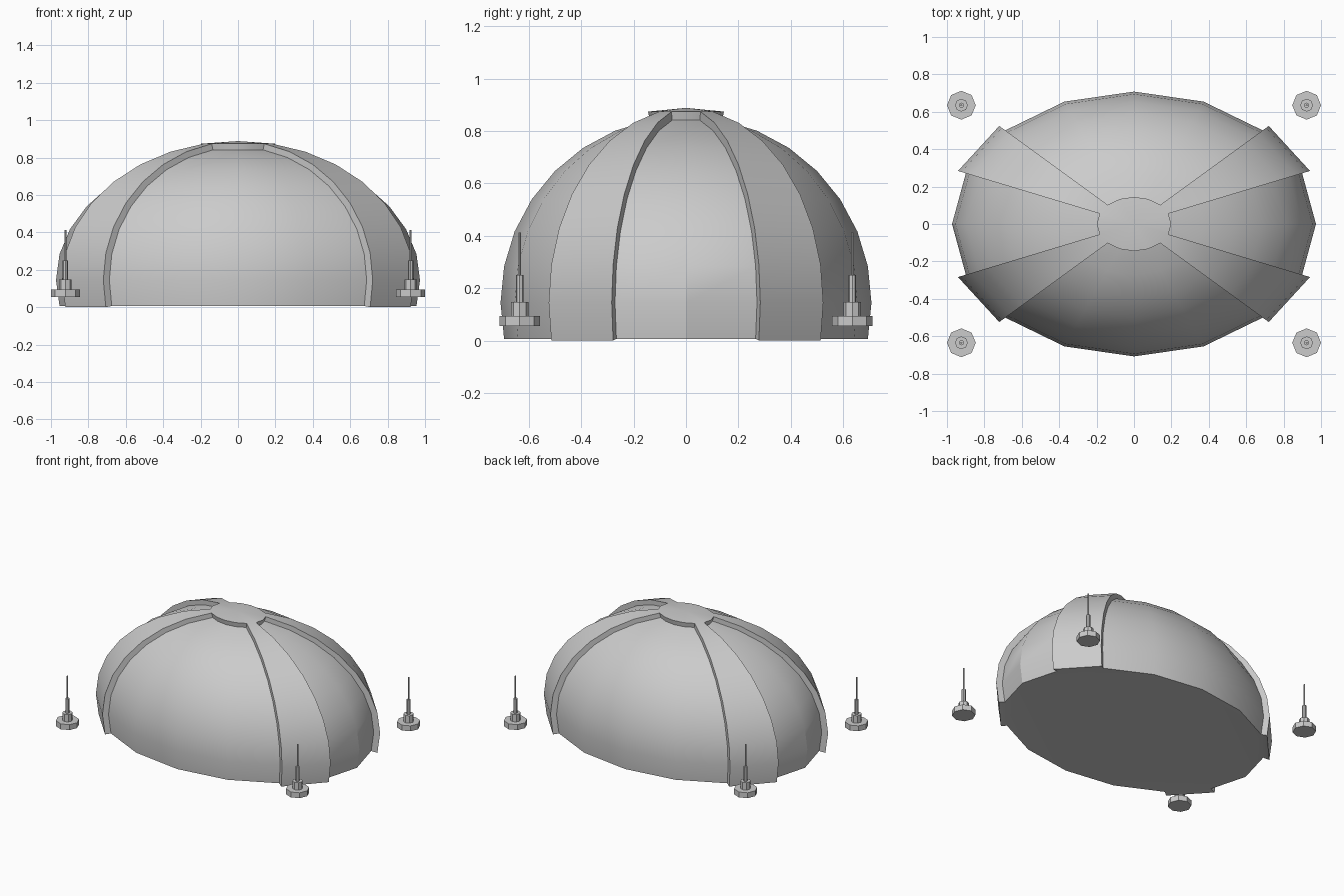
import bpy, bmesh, math
from mathutils import Vector

if "Cube" in bpy.data.objects:
    bpy.data.objects.remove(bpy.data.objects["Cube"])

A, B, C, ZC = 0.973, 0.708, 0.71, 0.145   # dome half-axes and centre height
RAISE = 1.047                             # outward scale of ribs and cap
SEGS, STEP = 16, math.radians(11.25)


def finish(name, bm):
    bmesh.ops.recalc_face_normals(bm, faces=bm.faces)
    mesh = bpy.data.meshes.new(name)
    bm.to_mesh(mesh)
    bm.free()
    ob = bpy.data.objects.new(name, mesh)
    bpy.context.collection.objects.link(ob)
    bpy.ops.object.select_all(action='DESELECT')
    ob.select_set(True)
    bpy.context.view_layer.objects.active = ob
    return ob


# Ellipsoid dome, cut flat one ring below its equator
bm = bmesh.new()
rings = []
for i in range(-1, 8):
    lat = i * STEP
    rings.append([bm.verts.new((A * math.cos(lat) * math.cos(k * math.tau / SEGS),
                                B * math.cos(lat) * math.sin(k * math.tau / SEGS),
                                C * math.sin(lat))) for k in range(SEGS)])
pole = bm.verts.new((0, 0, C))
raised = []
for lo, hi in zip(rings, rings[1:]):
    for k in range(SEGS):
        n = (k + 1) % SEGS
        f = bm.faces.new((lo[k], lo[n], hi[n], hi[k]))
        if k in (1, 6, 9, 14):
            raised.append(f)
for k in range(SEGS):
    raised.append(bm.faces.new((rings[-1][k], rings[-1][(k + 1) % SEGS], pole)))
bm.faces.new(rings[0][::-1])

# Four ribs and the top cap, extruded outward as one piece
ext = bmesh.ops.extrude_face_region(bm, geom=raised)
bmesh.ops.delete(bm, geom=[f for f in raised if f.is_valid], context='FACES')
for v in ext['geom']:
    if isinstance(v, bmesh.types.BMVert):
        v.co *= RAISE
loose = [v for v in bm.verts if not v.link_faces]
bmesh.ops.delete(bm, geom=loose, context='VERTS')
for v in bm.verts:
    v.co += Vector((0, 0, ZC))
finish("dome", bm)
bpy.ops.object.shade_smooth_by_angle(angle=math.radians(30))

# Corner posts: stacked eight-sided tiers (radius, bottom, top)
TIERS = [(0.077, 0.055, 0.094), (0.034, 0.094, 0.147),
         (0.014, 0.147, 0.25), (0.005, 0.25, 0.412)]
for sx, xn in ((-1, "left"), (1, "right")):
    for sy, yn in ((-1, "front"), (1, "back")):
        bm = bmesh.new()
        prev = None
        for r, z0, z1 in TIERS:
            for z in (z0, z1):
                ring = [bm.verts.new((sx * 0.923 + r * math.cos(k * math.tau / 8),
                                      sy * 0.635 + r * math.sin(k * math.tau / 8), z))
                        for k in range(8)]
                if prev is None:
                    bm.faces.new(ring[::-1])
                else:
                    for k in range(8):
                        n = (k + 1) % 8
                        bm.faces.new((prev[k], prev[n], ring[n], ring[k]))
                prev = ring
        bm.faces.new(prev)
        finish(f"post_{yn}_{xn}", bm)
